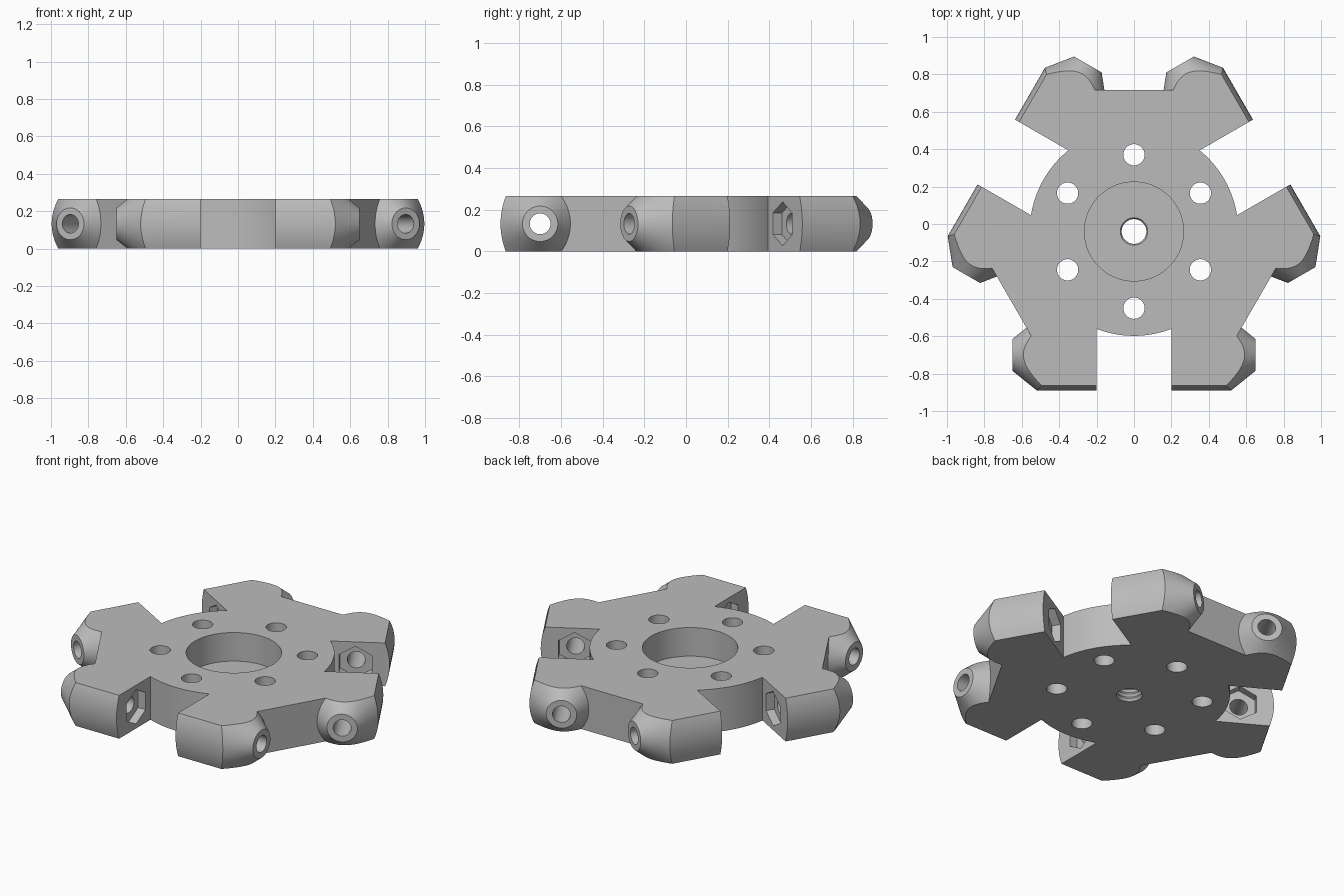
import bpy, bmesh, math
from mathutils import Matrix, Vector

if "Cube" in bpy.data.objects:
    bpy.data.objects.remove(bpy.data.objects["Cube"], do_unlink=True)

H = 0.265          # hub thickness
MID = H / 2        # axle height
AXLE_Y = -0.66     # axle line distance from the hub centre
SLOT = 0.2         # half width of a roller slot
TURNS = [Matrix.Rotation(math.radians(a), 4, 'Z') for a in (0, 120, 240)]

grey = bpy.data.materials.new("grey_plastic")
grey.use_nodes = True
grey.diffuse_color = (0.5, 0.5, 0.5, 1)
grey.node_tree.nodes["Principled BSDF"].inputs["Base Color"].default_value = (0.5, 0.5, 0.5, 1)


def finish(bm, name):
    bmesh.ops.recalc_face_normals(bm, faces=bm.faces)
    mesh = bpy.data.meshes.new(name)
    bm.to_mesh(mesh)
    bm.free()
    mesh.materials.append(grey)
    obj = bpy.data.objects.new(name, mesh)
    bpy.context.scene.collection.objects.link(obj)
    return obj


def prism(name, points, direction):
    """Extrude a closed loop of 3D points along a direction."""
    bm = bmesh.new()
    face = bm.faces.new([bm.verts.new(p) for p in points])
    new = bmesh.ops.extrude_face_region(bm, geom=[face])["geom"]
    bmesh.ops.translate(bm, vec=direction,
                        verts=[v for v in new if isinstance(v, bmesh.types.BMVert)])
    return finish(bm, name)


def lathe(name, profile, matrix=Matrix(), sides=48):
    """Solid of revolution around z from (radius, z) pairs."""
    bm = bmesh.new()
    rings = [[bm.verts.new((r * math.cos(t), r * math.sin(t), z))
              for t in (math.tau * (i + 0.5) / sides for i in range(sides))]
             for r, z in profile]
    for a, b in zip(rings, rings[1:]):
        for i in range(sides):
            j = (i + 1) % sides
            bm.faces.new((a[i], a[j], b[j], b[i]))
    bm.faces.new(rings[0])
    bm.faces.new(rings[-1])
    bm.transform(matrix)
    return finish(bm, name)


def boolean(target, tool, operation):
    mod = target.modifiers.new("cut", 'BOOLEAN')
    mod.operation, mod.object, mod.solver = operation, tool, 'EXACT'
    bpy.context.view_layer.objects.active = target
    bpy.ops.object.modifier_apply(modifier=mod.name)
    bpy.data.objects.remove(tool, do_unlink=True)


def turned(obj, turn):
    obj.data.transform(turn)
    return obj


def along_x(x, side):
    """Axis pointing from the slot outward along the axle."""
    return (Matrix.Translation((side * x, AXLE_Y, MID))
            @ Matrix.Rotation(side * math.pi / 2, 4, 'Y'))


def make_lobe(side):
    # crowned rim profile, tapered by a cone around the axle
    crown = 0.36
    profile = [(-0.5, 0), (-0.5, H)]
    for i in range(13):
        z = H * (1 - i / 12)
        profile.append((-0.85 + crown - math.sqrt(crown ** 2 - (z - MID) ** 2), z))
    lobe = prism("lobe", [(side * 0.15, y, z) for y, z in profile],
                 Vector((side * 0.6, 0, 0)))
    cone = lathe("cone", [(0.53, 0), (0.085, 0.55)], along_x(0.1, side), 64)
    boolean(lobe, cone, 'INTERSECT')
    return lobe


# Six sided core plate
corners = [t @ Vector((x, -0.75, 0)) for t in TURNS for x in (-0.439, 0.439)]
hub = prism("wheel_hub", corners, Vector((0, 0, H)))

# Axle lobes
for turn in TURNS:
    for side in (-1, 1):
        boolean(hub, turned(make_lobe(side), turn), 'UNION')

# Roller slots
for turn in TURNS:
    box = prism("slot", [(-SLOT, -0.4, -0.1), (SLOT, -0.4, -0.1),
                         (SLOT, -1.1, -0.1), (-SLOT, -1.1, -0.1)], Vector((0, 0, 0.5)))
    boolean(hub, turned(box, turn), 'DIFFERENCE')

# Round centre disc forming the slot floors
boolean(hub, lathe("disc", [(0.558, 0), (0.558, H)], sides=96), 'UNION')

# Axle bores and hexagonal nut pockets
for turn in TURNS:
    for side in (-1, 1):
        bore = lathe("bore", [(0.05, 0), (0.05, 0.6)], along_x(0.15, side), 32)
        boolean(hub, turned(bore, turn), 'DIFFERENCE')
        pocket = lathe("pocket", [(0.105, 0), (0.105, 0.1)],
                       along_x(0.15, side) @ Matrix.Rotation(math.pi / 6, 4, 'Z'), 6)
        boolean(hub, turned(pocket, turn), 'DIFFERENCE')

# Centre recess, ridged bore and bolt holes
boolean(hub, lathe("recess", [(0.265, 0.09), (0.265, 0.4)], sides=64), 'DIFFERENCE')
ridges = [(0.075 if i % 2 else 0.066, -0.01 + i * 0.014) for i in range(9)]
boolean(hub, lathe("ridged_bore", ridges, sides=32), 'DIFFERENCE')
for i in range(6):
    a = math.radians(30 + 60 * i)
    place = Matrix.Translation((0.41 * math.cos(a), 0.41 * math.sin(a), 0))
    boolean(hub, lathe("bolt_hole", [(0.057, -0.1), (0.057, 0.4)], place, 32), 'DIFFERENCE')

# Centre on the origin and shade
hub.data.transform(Matrix.Translation((0, -0.04, 0)))
bpy.ops.object.select_all(action='DESELECT')
hub.select_set(True)
bpy.context.view_layer.objects.active = hub
bpy.ops.object.shade_smooth_by_angle(angle=math.radians(25))
